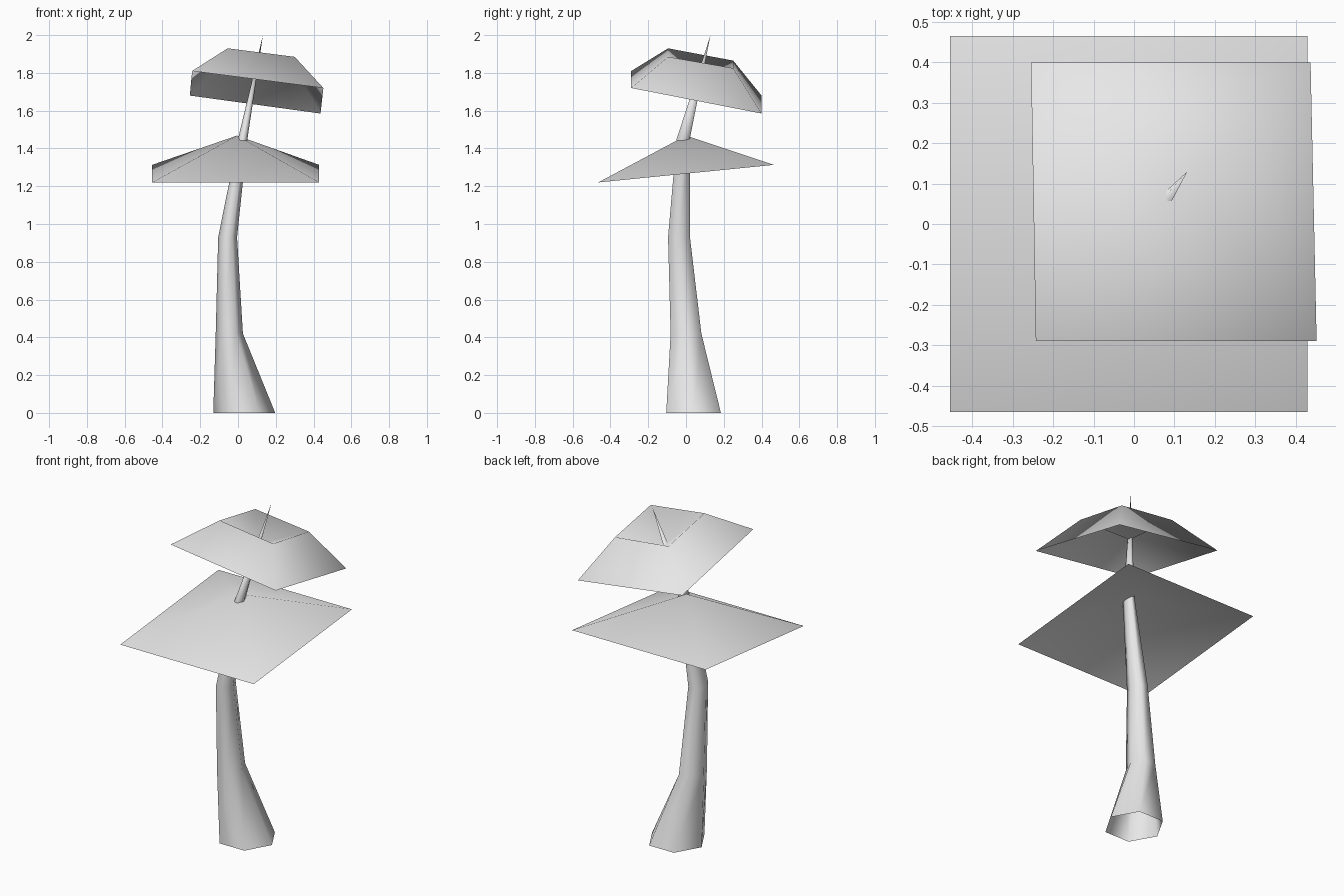
import bpy
import math

cube = bpy.data.objects.get("Cube")
if cube:
    bpy.data.objects.remove(cube, do_unlink=True)

grey = bpy.data.materials.new("light_grey")
grey.use_nodes = True
grey.diffuse_color = (0.8, 0.8, 0.8, 1)
grey.node_tree.nodes["Principled BSDF"].inputs["Base Color"].default_value = grey.diffuse_color


def build(name, verts, faces):
    mesh = bpy.data.meshes.new(name)
    mesh.from_pydata(verts, [], faces)
    mesh.materials.append(grey)
    mesh.shade_smooth()
    obj = bpy.data.objects.new(name, mesh)
    bpy.context.collection.objects.link(obj)
    return obj


def fan(ring, tip):
    """Triangles from a ring of vertex indices to one tip vertex."""
    return [(a, ring[(i + 1) % len(ring)], tip) for i, a in enumerate(ring)]


def bridge(low, high):
    """Quads between two rings of equal length."""
    n = len(low)
    return [(low[i], low[(i + 1) % n], high[(i + 1) % n], high[i]) for i in range(n)]


# Trunk: six-sided leaning tube, open below, running to a thin point
SIDES = 6
stations = [  # centre x, centre y, height, radius x, radius y
    (0.033, 0.04, 0, 0.164, 0.167),
    (-0.046, 0, 0.42, 0.072, 0.094),
    (-0.055, -0.037, 0.93, 0.05, 0.067),
    (0.025, -0.015, 1.45, 0.025, 0.04),
]
verts, faces, rings = [], [], []
for cx, cy, z, rx, ry in stations:
    rings.append(list(range(len(verts), len(verts) + SIDES)))
    for i in range(SIDES):
        a = math.tau * i / SIDES
        verts.append((cx + rx * math.cos(a), cy + ry * math.sin(a), z))
for low, high in zip(rings, rings[1:]):
    faces += bridge(low, high)
verts.append((0.132, 0.13, 2))
faces += fan(rings[-1], len(verts) - 1)
build("trunk", verts, faces)

# Lower canopy: tilted square sheet raised to a peak
lower = [(-0.455, -0.465, 1.22), (0.43, -0.465, 1.22),
         (0.43, 0.465, 1.313), (-0.455, 0.465, 1.313), (-0.005, 0, 1.468)]
build("lower_canopy", lower, fan([0, 1, 2, 3], 4))

# Upper canopy: sloping skirt with a sunken top around the stem
skirt = [(-0.243, -0.29, 1.81), (0.452, -0.29, 1.72),
         (0.437, 0.4, 1.585), (-0.255, 0.4, 1.68)]
rim = [(-0.055, -0.095, 1.93), (0.3, -0.095, 1.885),
       (0.295, 0.25, 1.825), (-0.06, 0.25, 1.865)]
dent = [(0.09, 0.07, 1.765)]
outer, inner = [0, 1, 2, 3], [4, 5, 6, 7]
build("upper_canopy", skirt + rim + dent, bridge(outer, inner) + fan(inner, 8))
